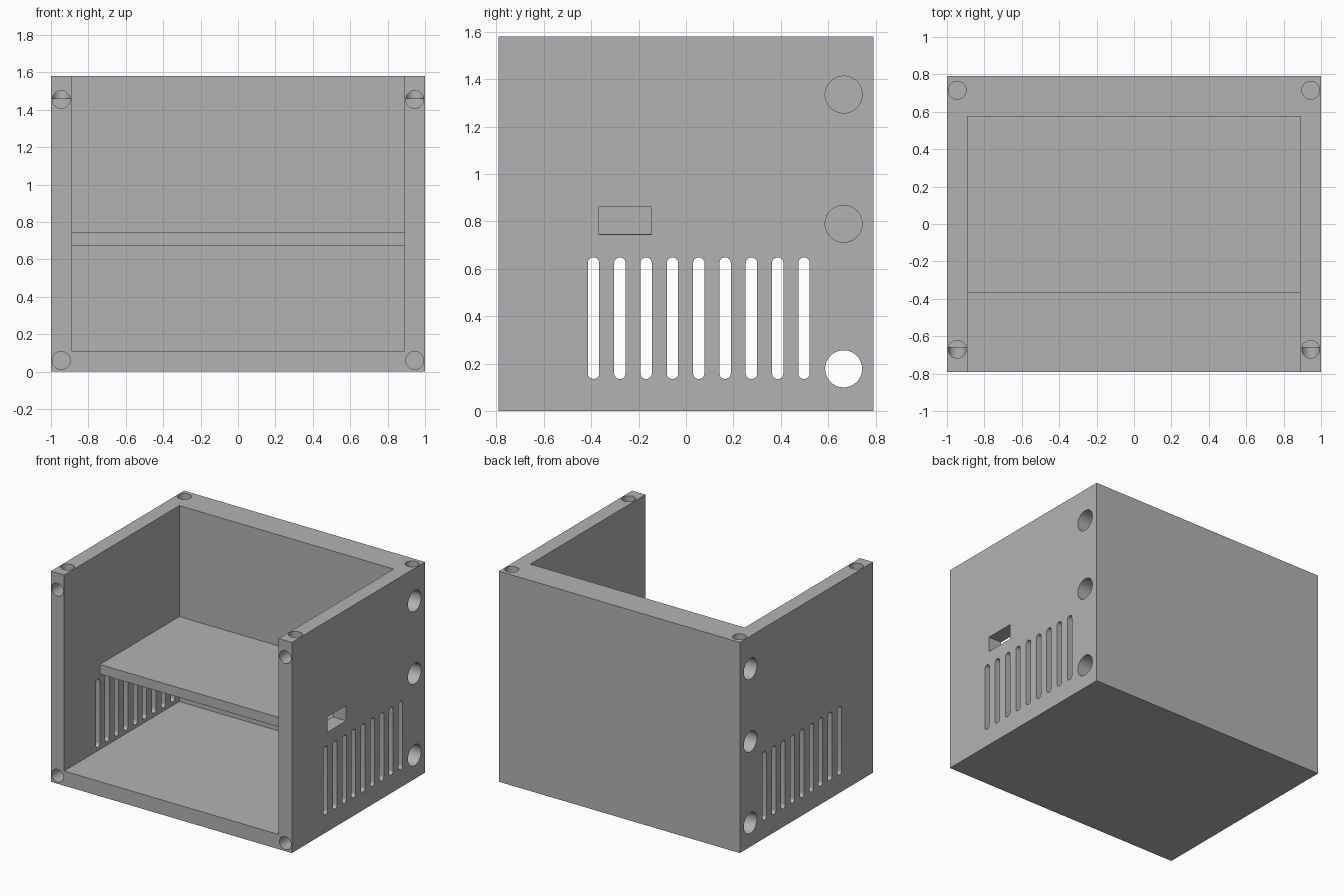
import bpy, bmesh
from math import cos, sin, pi, radians
from mathutils import Vector

cube = bpy.data.objects.get("Cube")
if cube:
    bpy.data.objects.remove(cube, do_unlink=True)

W, D, H = 1.0, 0.79, 1.58        # half width, half depth, height
IN_X, BACK_Y, FLOOR = 0.89, 0.575, 0.11

grey = bpy.data.materials.new("plain grey")
grey.use_nodes = True
grey.diffuse_color = (0.45, 0.45, 0.45, 1)
grey.node_tree.nodes["Principled BSDF"].inputs["Base Color"].default_value = (0.45, 0.45, 0.45, 1)


def rect(u0, u1, v0, v1):
    return [(u0, v0), (u1, v0), (u1, v1), (u0, v1)]


def stadium(u, v0, v1, r, n=16):
    """Upright rounded slot outline; a circle when v0 == v1."""
    pts = []
    for start, v in ((0, v1), (pi, v0)):
        for i in range(n + (v0 != v1)):
            a = start + pi * i / n
            pts.append((u + r * cos(a), v + r * sin(a)))
    return pts


def prism(bm, axis, outline, a, b):
    """Extrude an outline along an axis; u, v are the other two axes in order."""
    def place(u, v, w):
        c = [u, v]
        c.insert(axis, w)
        return bm.verts.new(c)
    low = [place(u, v, a) for u, v in outline]
    high = [place(u, v, b) for u, v in outline]
    faces = [bm.faces.new(low), bm.faces.new(high)]
    for i in range(len(low)):
        j = (i + 1) % len(low)
        faces.append(bm.faces.new((low[i], low[j], high[j], high[i])))
    bmesh.ops.recalc_face_normals(bm, faces=faces)


def make(name, prisms):
    bm = bmesh.new()
    for p in prisms:
        prism(bm, *p)
    mesh = bpy.data.meshes.new(name)
    bm.to_mesh(mesh)
    bm.free()
    mesh.materials.append(grey)
    obj = bpy.data.objects.new(name, mesh)
    bpy.context.collection.objects.link(obj)
    return obj


def activate(obj):
    bpy.ops.object.select_all(action='DESELECT')
    obj.select_set(True)
    bpy.context.view_layer.objects.active = obj


def cut(obj, name, prisms):
    cutter = make(name, prisms)
    cutter.hide_render = True
    mod = obj.modifiers.new(name, 'BOOLEAN')
    mod.operation, mod.solver, mod.object = 'DIFFERENCE', 'EXACT', cutter
    activate(obj)
    bpy.ops.object.modifier_apply(modifier=name)
    bpy.data.objects.remove(cutter, do_unlink=True)


X, Y, Z = 0, 1, 2
case = make("case_body", [(Z, rect(-W, W, -D, D), 0, H)])

# Cavity open to the front and top
cut(case, "cavity", [(Z, rect(-IN_X, IN_X, -D - 0.2, BACK_Y), FLOOR, H + 0.2)])

# Ventilation slots through both side walls
cut(case, "vent_slots", [(X, stadium(-0.39 + 0.111 * i, 0.159, 0.624, 0.024), -1.2, 1.2)
                         for i in range(9)])

# Connector opening in the left wall only
cut(case, "connector_opening", [(X, rect(-0.37, -0.145, 0.745, 0.86), 0.7, 1.2)])

# Large side holes inside the back wall: lowest runs through, others are blind
side_holes = [(X, stadium(0.665, 0.178, 0.178, 0.078, 32), -1.2, 1.2)]
for z in (0.79, 1.335):
    for s in (-1, 1):
        side_holes.append((X, stadium(0.665, z, z, 0.078, 32), s * 0.75, s * 1.2))
cut(case, "side_holes", side_holes)

# Small blind corner holes in the front edges and the top rim
SIDES = (-0.945, 0.945)
cut(case, "front_holes", [(Y, stadium(x, z, z, 0.048), -D - 0.1, -0.66)
                          for x in SIDES for z in (0.06, 1.455)])
cut(case, "top_holes", [(Z, stadium(x, y, y, 0.048), 1.46, H + 0.1)
                        for x in SIDES for y in (-0.67, 0.715)])

# Inner shelf between the side walls and the back wall
shelf = make("shelf", [(Z, rect(-IN_X, IN_X, -0.365, BACK_Y), 0.675, 0.747)])

for obj in (case, shelf):
    activate(obj)
    bpy.ops.object.shade_smooth_by_angle(angle=radians(30))
